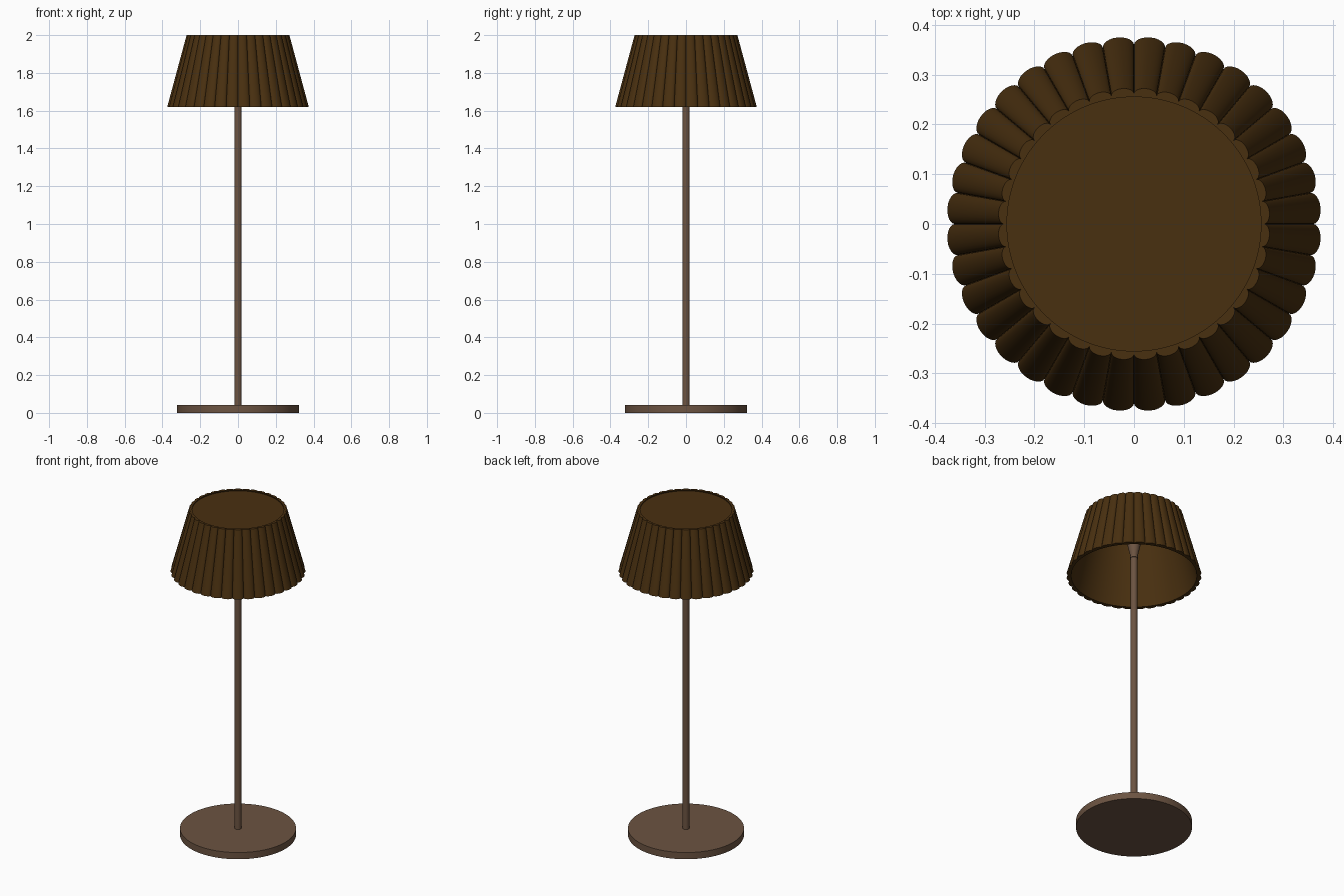
import bpy
import bmesh
import math

if "Cube" in bpy.data.objects:
    bpy.data.objects.remove(bpy.data.objects["Cube"])


def make_material(name, colour):
    mat = bpy.data.materials.new(name)
    mat.use_nodes = True
    mat.diffuse_color = (*colour, 1)
    mat.node_tree.nodes["Principled BSDF"].inputs["Base Color"].default_value = (*colour, 1)
    return mat


bronze = make_material("bronze brown metal", (0.150, 0.088, 0.054))
fabric = make_material("dark amber shade", (0.066, 0.029, 0.005))


def finish(name, bm, mat, angle=35):
    bmesh.ops.recalc_face_normals(bm, faces=bm.faces)
    mesh = bpy.data.meshes.new(name)
    bm.to_mesh(mesh)
    bm.free()
    mesh.materials.append(mat)
    obj = bpy.data.objects.new(name, mesh)
    bpy.context.collection.objects.link(obj)
    bpy.ops.object.select_all(action="DESELECT")
    obj.select_set(True)
    bpy.context.view_layer.objects.active = obj
    bpy.ops.object.shade_smooth_by_angle(angle=math.radians(angle))
    return obj


def bridge(bm, a, b):
    for i in range(len(a)):
        j = (i + 1) % len(a)
        bm.faces.new((a[i], a[j], b[j], b[i]))


def lathe(name, profile, mat, steps=64):
    """Solid of revolution from (radius, height) points, capped at both ends."""
    bm = bmesh.new()
    rings = []
    for r, z in profile:
        turns = [math.tau * i / steps for i in range(steps)]
        rings.append([bm.verts.new((r * math.cos(a), r * math.sin(a), z)) for a in turns])
    for a, b in zip(rings, rings[1:]):
        bridge(bm, a, b)
    bm.faces.new(rings[0])
    bm.faces.new(rings[-1])
    return finish(name, bm, mat)


# Fluted shade: scalloped outside, smooth conical inside
FLUTES, SEGMENTS = 36, 12


def scalloped_ring(bm, radius, depth, z):
    verts = []
    half = math.pi / FLUTES
    for i in range(FLUTES):
        for k in range(SEGMENTS):
            t = math.pi * k / SEGMENTS
            angle = half * (2 * i + 1 - math.cos(t))
            r = radius + depth * math.sin(t)
            verts.append(bm.verts.new((r * math.cos(angle), r * math.sin(angle), z)))
    return verts


bm = bmesh.new()
loops = [scalloped_ring(bm, r, d, z) for r, d, z in (
    (0.359, 0.017, 1.62),
    (0.261, 0.012, 2.0),
    (0.255, 0, 2.0),
    (0.350, 0, 1.62),
)]
for i, loop in enumerate(loops):
    bridge(bm, loop, loops[(i + 1) % len(loops)])
finish("fluted_shade", bm, fabric)

# Recessed disc closing the top of the shade
lathe("shade_top", [(0.2575, 1.98), (0.2555, 1.994)], fabric, 96)

# Round foot, stem and flared holder under the shade
lathe("base", [(0.323, 0), (0.323, 0.041)], bronze, 96)
lathe("stem", [(0.019, 0.04), (0.019, 1.78)], bronze, 32)
lathe("stem_collar", [(0.023, 1.73), (0.023, 1.742)], bronze, 32)
lathe("shade_holder", [(0.02, 1.742), (0.035, 1.81), (0.035, 1.985)], bronze, 32)
